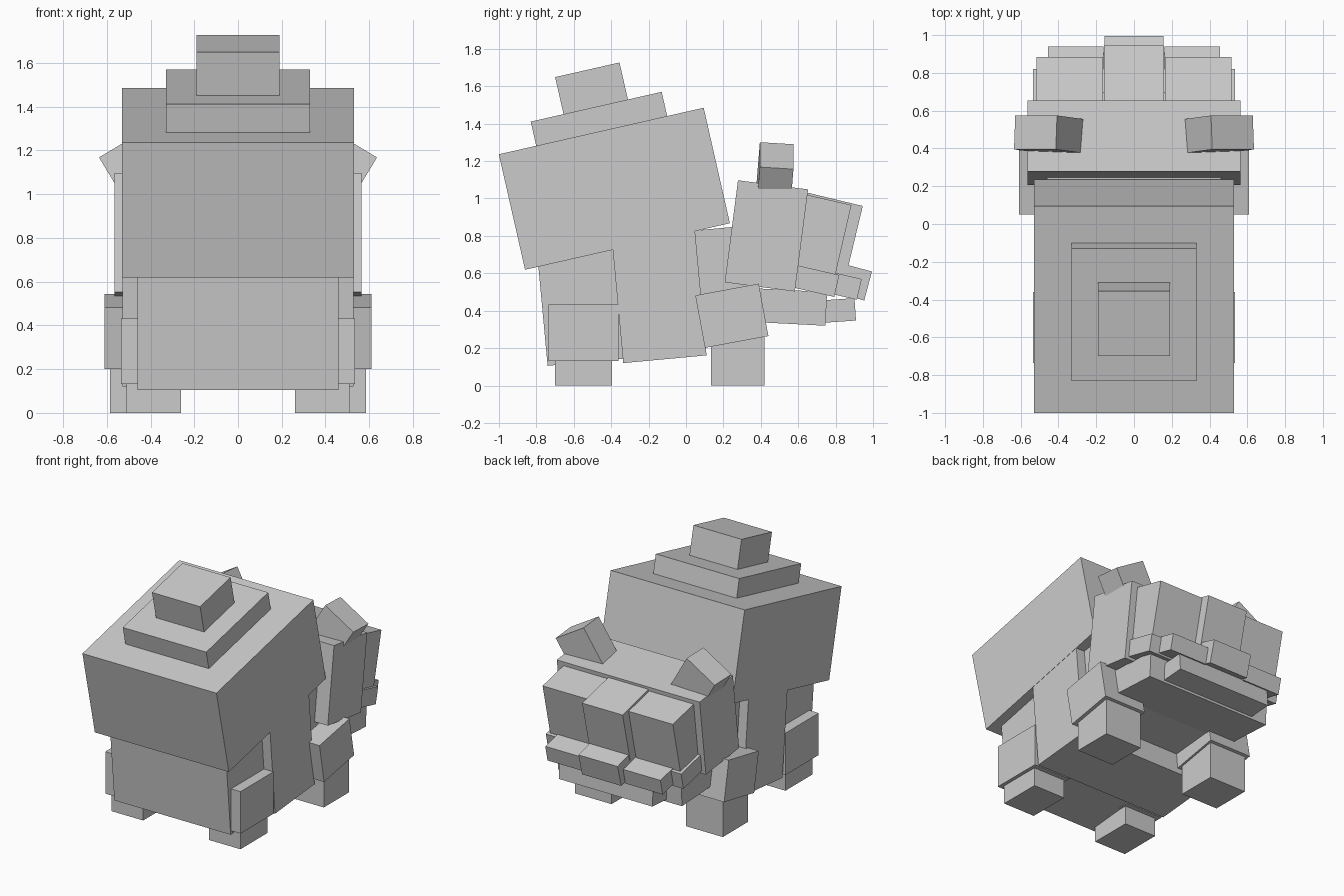
import bpy
from math import radians

cube = bpy.data.objects.get("Cube")
if cube:
    bpy.data.objects.remove(cube, do_unlink=True)

stone = bpy.data.materials.new("plain_grey")
stone.use_nodes = True
GREY = (0.6, 0.6, 0.6, 1)
stone.diffuse_color = GREY
stone.node_tree.nodes["Principled BSDF"].inputs["Base Color"].default_value = GREY


def box(name, centre, size, tilt=0, roll=0):
    """Flat-sided block, tilted about x and rolled about y (degrees)."""
    bpy.ops.mesh.primitive_cube_add(size=1, location=centre)
    ob = bpy.context.object
    ob.name = name
    ob.scale = size
    ob.rotation_euler = (radians(tilt), radians(roll), 0)
    ob.data.materials.append(stone)
    return ob


def pair(name, centre, size, tilt=0, roll=0):
    """The same block on both sides."""
    x, y, z = centre
    box("left_" + name, (x, y, z), size, tilt, roll)
    box("right_" + name, (-x, y, z), size, tilt, -roll)


# Stepped shell
box("shell", (0, -0.383, 1.052), (1.06, 1.123, 0.633), 12.8)
box("shell_step", (0, -0.458, 1.393), (0.66, 0.718, 0.2), 12.8)
box("shell_peak", (0, -0.5, 1.566), (0.38, 0.353, 0.25), 12.8)

# Body and neck
box("rear_body", (0, -0.521, 0.452), (0.92, 0.5, 0.65), 5.3)
box("front_body", (0, -0.147, 0.509), (1.056, 0.447, 0.74), 5.3)
box("neck", (0, 0.18, 0.58), (0.92, 0.4, 0.52), 5.3)

# Head, brow, lips and jaw
box("head", (0, 0.43, 0.8), (1.13, 0.378, 0.55), -7.4)
box("middle_brow", (0, 0.727, 0.822), (0.32, 0.36, 0.37), -13.5)
pair("brow", (0.34, 0.714, 0.804), (0.35, 0.26, 0.39), -13)
box("middle_lip", (0, 0.877, 0.558), (0.31, 0.2, 0.16), -15)
pair("lip", (0.308, 0.805, 0.542), (0.295, 0.25, 0.114), -13)
box("outer_lip", (0, 0.694, 0.558), (1.07, 0.23, 0.12), -13)
box("jaw", (0, 0.55, 0.42), (0.98, 0.4, 0.18), -3)
box("chin", (0, 0.8, 0.4), (0.74, 0.21, 0.12), 4)

# Ears
pair("ear", (0.45, 0.475, 1.11), (0.258, 0.18, 0.278), -4, 31)

# Legs and feet
pair("front_leg", (0.445, 0.245, 0.373), (0.33, 0.345, 0.285), 10.5)
pair("front_foot", (0.44, 0.277, 0.15), (0.29, 0.285, 0.3))
pair("rear_leg", (0.39, -0.548, 0.282), (0.29, 0.375, 0.3))
pair("rear_foot", (0.385, -0.548, 0.1), (0.25, 0.305, 0.2))
